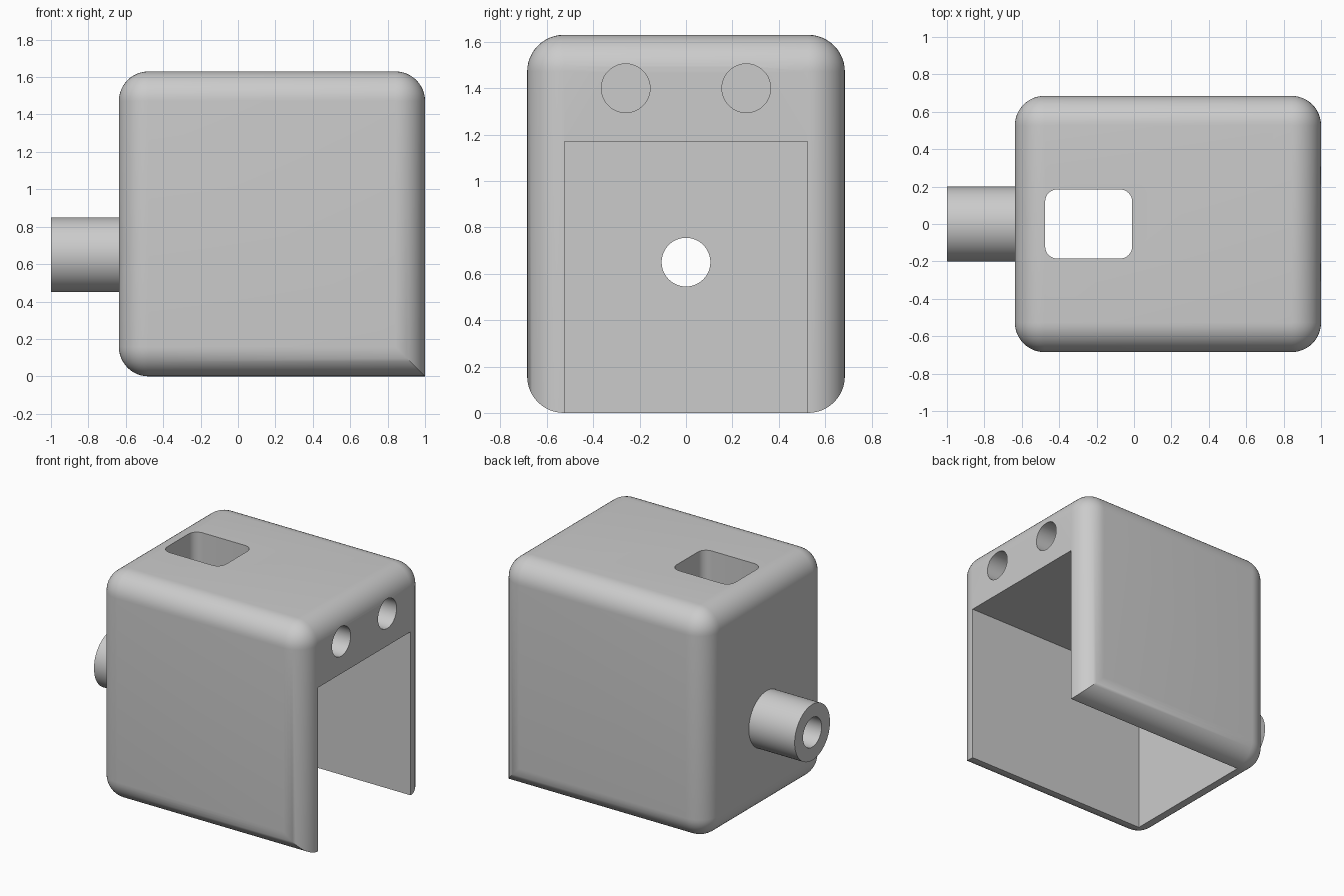
import bpy
import bmesh
import math
from mathutils import Matrix, Vector

if "Cube" in bpy.data.objects:
    bpy.data.objects.remove(bpy.data.objects["Cube"], do_unlink=True)

# Single material
grey = bpy.data.materials.new("light grey plastic")
grey.use_nodes = True
colour = (0.6, 0.6, 0.6, 1)
grey.diffuse_color = colour
grey.node_tree.nodes["Principled BSDF"].inputs["Base Color"].default_value = colour

FILLET = 0.158
LEFT, RIGHT, HALF_Y, TOP = -0.637, 1.0, 0.685, 1.63
AXLE_Z = 0.65


def finish(name, bm):
    bmesh.ops.recalc_face_normals(bm, faces=bm.faces)
    mesh = bpy.data.meshes.new(name)
    bm.to_mesh(mesh)
    bm.free()
    mesh.materials.append(grey)
    obj = bpy.data.objects.new(name, mesh)
    bpy.context.collection.objects.link(obj)
    return obj


def box(name, low, high, radius=0, segments=1, pick=lambda edge: True):
    """Box between two corners, rounding the edges that pick accepts."""
    low, high = Vector(low), Vector(high)
    bm = bmesh.new()
    bmesh.ops.create_cube(bm, size=1)
    bmesh.ops.scale(bm, vec=high - low, verts=bm.verts)
    bmesh.ops.translate(bm, vec=(low + high) / 2, verts=bm.verts)
    if radius:
        bmesh.ops.bevel(bm, geom=[e for e in bm.edges if pick(e)], offset=radius,
                        offset_type='OFFSET', segments=segments, profile=0.5,
                        affect='EDGES')
    return finish(name, bm)


def rod(name, x0, x1, y, z, radius):
    """Cylinder along x."""
    bm = bmesh.new()
    place = Matrix.Translation(((x0 + x1) / 2, y, z)) @ Matrix.Rotation(math.pi / 2, 4, 'Y')
    bmesh.ops.create_cone(bm, cap_ends=True, segments=64, radius1=radius,
                          radius2=radius, depth=x1 - x0, matrix=place)
    return finish(name, bm)


def cut(target, cutter):
    cutter.hide_render = True
    mod = target.modifiers.new("cut", 'BOOLEAN')
    mod.operation = 'DIFFERENCE'
    mod.solver = 'EXACT'
    mod.object = cutter
    bpy.context.view_layer.objects.active = target
    bpy.ops.object.modifier_apply(modifier=mod.name)
    bpy.data.objects.remove(cutter, do_unlink=True)


def rounded_edge(edge):
    # The lower edge of the open side stays sharp
    return not all(v.co.x > 0.9 and v.co.z < 0.1 for v in edge.verts)


def vertical(edge):
    a, b = (v.co for v in edge.verts)
    return abs(a.z - b.z) > 0.1


# Housing with rounded edges
housing = box("housing", (LEFT, -HALF_Y, 0), (RIGHT, HALF_Y, TOP),
              FILLET, 12, rounded_edge)

# Cavity, open at the bottom and on one side
cut(housing, box("cavity_cutter", (-0.482, -0.523, -0.2), (1.2, 0.523, 1.17)))

# Slot through the roof
cut(housing, box("slot_cutter", (-0.475, -0.185, 1.0), (-0.01, 0.185, 1.8),
                 0.065, 8, vertical))

# Two blind holes above the opening
for side in (-1, 1):
    cut(housing, rod("hole_cutter", 0.7, 1.2, side * 0.26, 1.4, 0.105))

# Hollow axle stub, with its bore running on through the wall
axle = rod("axle_stub", -1, LEFT + 0.01, 0, AXLE_Z, 0.2)
for part in (housing, axle):
    cut(part, rod("bore_cutter", -1.2, -0.3, 0, AXLE_Z, 0.105))

# Smooth shading with sharp edges kept
bpy.ops.object.select_all(action='DESELECT')
for part in (housing, axle):
    part.select_set(True)
bpy.context.view_layer.objects.active = housing
bpy.ops.object.shade_smooth_by_angle(angle=math.radians(30))
